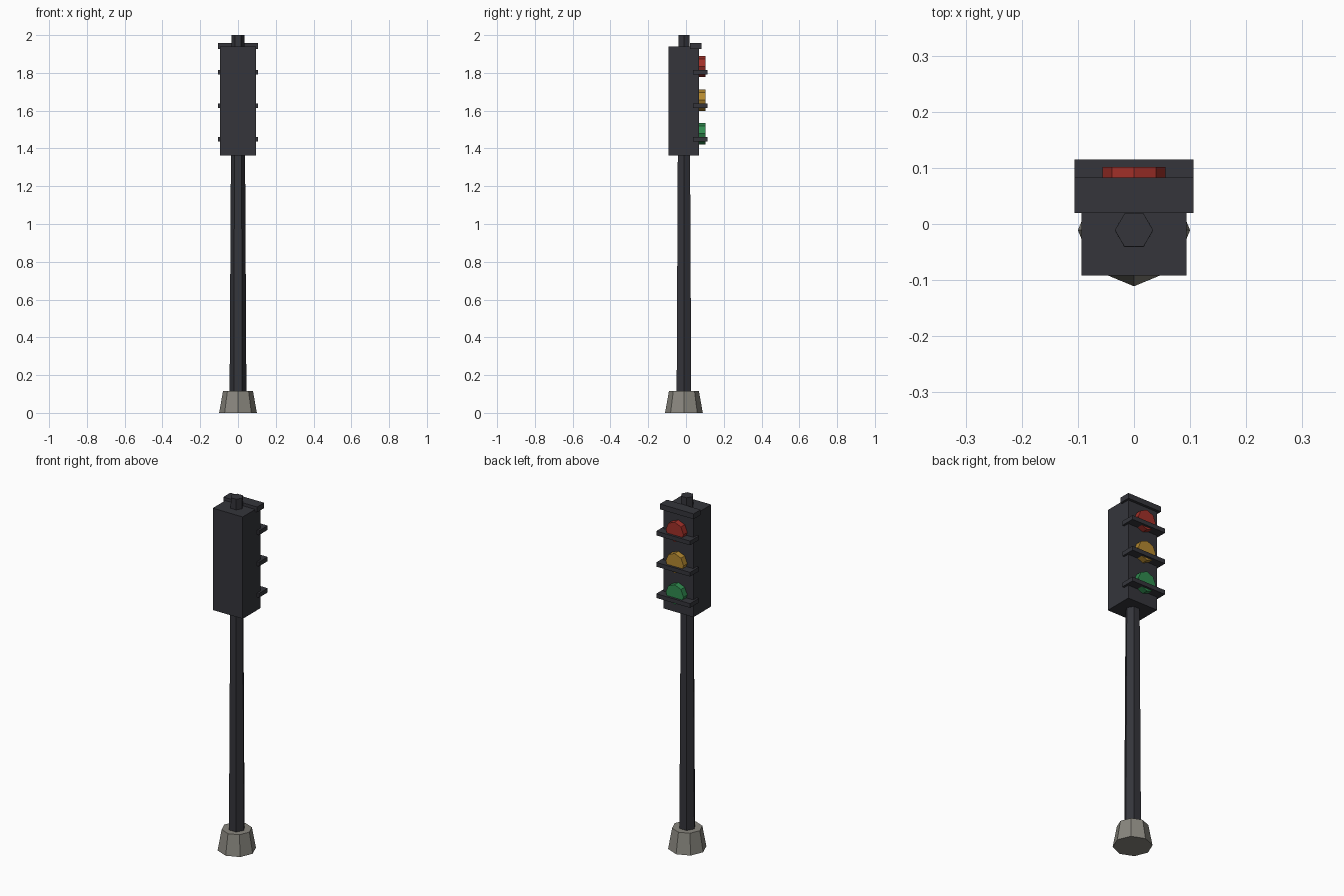
import bpy, bmesh
from math import cos, sin, tau
from mathutils import Matrix, Vector

if "Cube" in bpy.data.objects:
    bpy.data.objects.remove(bpy.data.objects["Cube"])

CY = -0.011                      # axis of pole and base


def material(name, rgb):
    m = bpy.data.materials.new(name)
    m.diffuse_color = (*rgb, 1)
    m.use_nodes = True
    m.node_tree.nodes["Principled BSDF"].inputs["Base Color"].default_value = m.diffuse_color
    return m


dark = material("dark_metal", (0.035, 0.036, 0.044))
concrete = material("concrete", (0.25, 0.24, 0.21))


def finish(name, bm, mat):
    bmesh.ops.recalc_face_normals(bm, faces=bm.faces)
    me = bpy.data.meshes.new(name)
    bm.to_mesh(me)
    bm.free()
    me.materials.append(mat)
    ob = bpy.data.objects.new(name, me)
    bpy.context.collection.objects.link(ob)
    return ob


def box(name, lo, hi, mat):
    lo, hi = Vector(lo), Vector(hi)
    bm = bmesh.new()
    bmesh.ops.create_cube(bm, size=1, matrix=Matrix.Translation((lo + hi) / 2)
                          @ Matrix.Diagonal((*(hi - lo), 1)))
    return finish(name, bm, mat)


def frustum(name, sides, r0, r1, a, b, axis, mat):
    """Tapered prism from point a to b along 'z' or 'y', first corner on +x."""
    bm = bmesh.new()
    rings = []
    for r, c in ((r0, a), (r1, b)):
        ring = []
        for i in range(sides):
            u, v = r * cos(tau * i / sides), r * sin(tau * i / sides)
            off = Vector((u, v, 0)) if axis == 'z' else Vector((u, 0, v))
            ring.append(bm.verts.new(Vector(c) + off))
        rings.append(ring)
        bm.faces.new(ring)
    for i in range(sides):
        j = (i + 1) % sides
        bm.faces.new((rings[0][i], rings[0][j], rings[1][j], rings[1][i]))
    return finish(name, bm, mat)


# Footing and pole
frustum("base", 8, 0.1, 0.079, (0, CY, 0), (0, CY, 0.117), 'z', concrete)
frustum("pole", 6, 0.045, 0.034, (0, CY, 0.02), (0, CY, 2), 'z', dark)

# Signal housing with its top ledge
box("housing", (-0.094, -0.092, 1.362), (0.094, 0.068, 1.94), dark)
box("top_ledge", (-0.106, 0.02, 1.927), (0.106, 0.083, 1.957), dark)

# Lamps, each crossed by a thin visor
lamps = (("red", (0.36, 0.03, 0.022)),
         ("amber", (0.46, 0.25, 0.03)),
         ("green", (0.03, 0.26, 0.08)))
for i, (colour, rgb) in enumerate(lamps):
    z = 1.833 - 0.1775 * i
    frustum(colour + "_lamp", 8, 0.056, 0.056, (0, 0.05, z), (0, 0.102, z),
            'y', material(colour, rgb))
    box(colour + "_visor", (-0.106, 0.037, z - 0.042), (0.106, 0.115, z - 0.018), dark)
